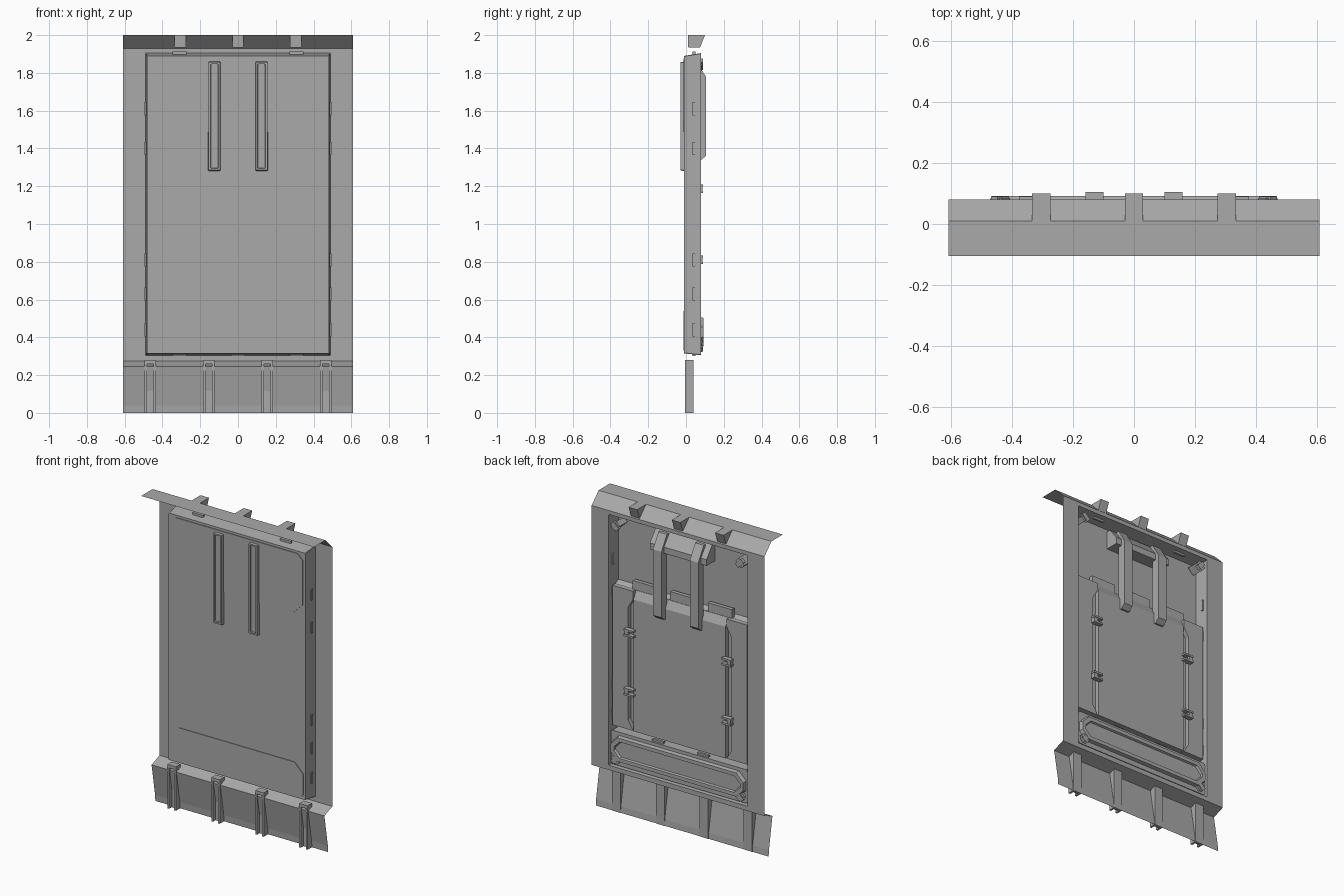
import bpy
import bmesh
from mathutils import Matrix, Vector

cube = bpy.data.objects.get("Cube")
if cube:
    bpy.data.objects.remove(cube)

GREY = (0.4, 0.4, 0.4, 1)
grey = bpy.data.materials.new("panel_grey")
grey.use_nodes = True
grey.diffuse_color = GREY
grey.node_tree.nodes["Principled BSDF"].inputs["Base Color"].default_value = GREY


def finish(name, bm, solid=True):
    if solid:
        bmesh.ops.recalc_face_normals(bm, faces=bm.faces)
    mesh = bpy.data.meshes.new(name)
    bm.to_mesh(mesh)
    bm.free()
    mesh.materials.append(grey)
    ob = bpy.data.objects.new(name, mesh)
    bpy.context.collection.objects.link(ob)
    return ob


def loft(name, rings, caps=(True, True)):
    """Bridge outlines that share a point count."""
    bm = bmesh.new()
    rows = [[bm.verts.new(p) for p in ring] for ring in rings]
    n = len(rows[0])
    for a, b in zip(rows, rows[1:]):
        for i in range(n):
            j = (i + 1) % n
            bm.faces.new((a[i], a[j], b[j], b[i]))
    if caps[0]:
        bm.faces.new(rows[0])
    if caps[1]:
        bm.faces.new(rows[-1])
    return finish(name, bm)


def across(name, profile, x0, x1):
    """Solid with a (y, z) profile, running along x."""
    return loft(name, [[(x, y, z) for y, z in profile] for x in (x0, x1)])


def outline(w, z0, z1, y, c0=0.0, c1=0.0, x=0.0):
    """Rectangle facing y, with corners cut by c0 below and c1 above."""
    half = [(w - c0, z0), (w, z0 + c0), (w, z1 - c1), (w - c1, z1)]
    pts = half + [(-a, b) for a, b in reversed(half)]
    return [(x + a, y, b) for a, b in pts]


def plate(name, w, z0, z1, y0, y1, c0=0.001, c1=0.001, x=0.0):
    return loft(name, [outline(w, z0, z1, y, c0, c1, x) for y in (y0, y1)])


def box(name, x, y, z, sx, sy, sz, spin=0.0):
    bm = bmesh.new()
    m = Matrix.Translation(Vector((x, y, z))) @ Matrix.Rotation(spin, 4, "Y")
    bmesh.ops.create_cube(bm, size=1, matrix=m @ Matrix.Diagonal((sx, sy, sz, 1)))
    return finish(name, bm)


def sheet(name, profile, w=0.61):
    """Thin folded sheet with a (y, z) path, running along x."""
    bm = bmesh.new()
    rows = [[bm.verts.new((x, y, z)) for x in (-w, w)] for y, z in profile]
    for a, b in zip(rows, rows[1:]):
        bm.faces.new((a[0], a[1], b[1], b[0]))
    return finish(name, bm, False)


# Wall sheet: folded top lip, bordered opening, folded skirt
BACK = 0.08
sheet("top_lip", [(-0.105, 2.0), (0.01, 2.0), (BACK, 1.93)])
sheet("bottom_skirt", [(BACK, 0.275), (0.0, 0.245), (0.035, 0.04), (0.038, 0.0)])
bm = bmesh.new()
xs, zs = (-0.61, -0.49, 0.49, 0.61), (0.275, 0.305, 1.905, 1.93)
grid = [[bm.verts.new((x, BACK, z)) for x in xs] for z in zs]
for i in range(3):
    for j in range(3):
        if (i, j) != (1, 1):
            bm.faces.new((grid[i][j], grid[i][j + 1], grid[i + 1][j + 1], grid[i + 1][j]))
finish("wall_border", bm, False)

# Brackets along the top fold
for x in (-0.305, 0, 0.305):
    across("top_bracket", [(0.01, 2.0), (0.1, 2.0), (0.075, 1.935), (0.012, 1.935)],
           x - 0.03, x + 0.03)

# Channel ribs on the skirt
for x in (-0.465, -0.155, 0.155, 0.465):
    for s in (-1, 1):
        box("skirt_rib_fin", x + s * 0.024, 0.018, 0.14, 0.012, 0.045, 0.28)
    box("skirt_rib_cap", x, 0.018, 0.27, 0.06, 0.045, 0.02)
    box("skirt_rib_back", x, 0.031, 0.135, 0.036, 0.018, 0.27)

# Open-backed panel shell with raised front fields
loft("panel_shell", [outline(0.482, 0.315, 1.89, -0.01, 0.003, 0.003),
                     outline(0.49, 0.305, 1.905, BACK, 0.003, 0.003)], (True, False))
plate("upper_front_field", 0.465, 1.487, 1.875, -0.014, -0.01, 0.07, 0.035)
plate("lower_front_field", 0.468, 0.33, 0.54, -0.014, -0.01, 0.015, 0.06)

# Long strips on the front, each with a shallow sunk face
for x in (-0.125, 0.125):
    loft("front_strip", [outline(0.033, 1.28, 1.86, -0.01, 0.004, 0.004, x),
                         outline(0.03, 1.285, 1.857, -0.03, 0.004, 0.004, x),
                         outline(0.021, 1.294, 1.848, -0.03, 0.004, 0.004, x),
                         outline(0.019, 1.296, 1.846, -0.022, 0.004, 0.004, x)])

# Catches around the shell walls
for s in (-1, 1):
    for z in (0.44, 0.63, 0.81, 1.4, 1.61):
        box("side_catch", s * 0.488, 0.043, z, 0.014, 0.015, 0.07)
    box("top_catch", s * 0.31, 0.043, 1.9, 0.075, 0.015, 0.024)
for x in (-0.31, 0, 0.31):
    box("bottom_catch", x, 0.043, 0.308, 0.075, 0.015, 0.014)

# Middle of the back: base, centre cover and side columns split by grooves
across("middle_base", [(-0.008, 0.56), (0.035, 0.56), (0.035, 1.44), (-0.008, 1.46)],
       -0.482, 0.482)
across("centre_cover", [(0.03, 0.56), (0.065, 0.56), (0.065, 1.4), (0.04, 1.45), (0.03, 1.45)],
       -0.325, 0.325)
for s in (-1, 1):
    shape = [(0.33, 0.56), (0.365, 0.62), (0.365, 1.34), (0.33, 1.4),
             (0.33, 1.45), (0.475, 1.45), (0.475, 0.56)]
    loft("side_column", [[(s * x, y, z) for x, z in shape] for y in (0.03, 0.062)])
    # Clips that bridge the grooves
    for z in (1.186, 0.81):
        for t in (-1, 1):
            box("groove_clip", s * 0.345, 0.075, z + t * 0.017, 0.065, 0.03, 0.012)
        box("groove_clip_bridge", s * 0.362, 0.072, z, 0.025, 0.03, 0.045)
    # Turned catches in the corners
    for z, t in ((1.845, 1), (0.355, -1)):
        spin = s * t * 0.785
        box("corner_catch", s * 0.44, 0.045, z, 0.055, 0.08, 0.035, spin)
        box("corner_catch_tip", s * 0.44, 0.08, z, 0.03, 0.022, 0.055, spin)

# Tabs over the middle cover
for x in (-0.265, 0, 0.265):
    box("cover_tab", x, 0.025, 1.47, 0.17, 0.025, 0.07)

# Lower back slab with a raised cut-corner rim and sunk face
plate("lower_slab", 0.482, 0.315, 0.53, -0.008, 0.07, 0.01, 0.01)
loft("lower_rim", [outline(0.475, 0.345, 0.51, 0.065, 0.05, 0.05),
                   outline(0.468, 0.352, 0.503, 0.092, 0.05, 0.05),
                   outline(0.445, 0.375, 0.48, 0.092, 0.04, 0.04),
                   outline(0.44, 0.38, 0.475, 0.08, 0.04, 0.04)])
for x in (-0.16, 0.16):
    box("slab_catch", x, 0.05, 0.535, 0.08, 0.015, 0.015)

# Sloped hood and the two hooked bars at the back
across("back_hood", [(-0.008, 1.875), (0.02, 1.875), (0.078, 1.8), (0.078, 1.76), (-0.008, 1.76)],
       -0.2, 0.2)
for x in (-0.13, 0.13):
    across("back_bar", [(0.03, 1.87), (0.05, 1.87), (0.105, 1.78), (0.105, 1.36),
                        (0.075, 1.335), (0.05, 1.335), (0.05, 1.76), (0.03, 1.76)],
           x - 0.03, x + 0.03)
